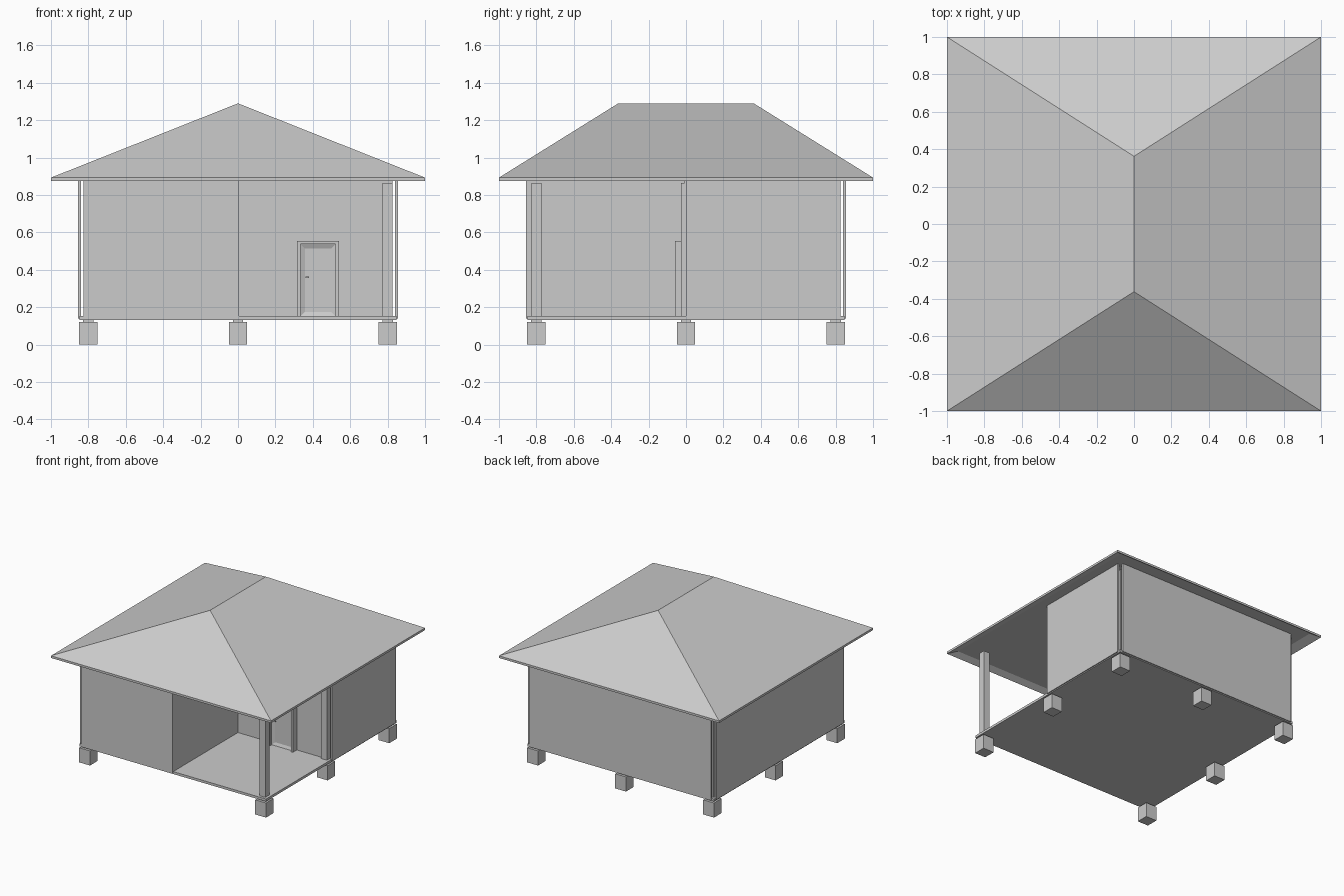
import bpy, bmesh

if "Cube" in bpy.data.objects:
    bpy.data.objects.remove(bpy.data.objects["Cube"])


def box(name, x0, x1, y0, y1, z0, z1):
    """Axis-aligned box given by its limits."""
    bm = bmesh.new()
    bmesh.ops.create_cube(bm, size=1)
    for v in bm.verts:
        v.co = (x1 if v.co.x > 0 else x0,
                y1 if v.co.y > 0 else y0,
                z1 if v.co.z > 0 else z0)
    return finish(name, bm)


def finish(name, bm):
    bmesh.ops.recalc_face_normals(bm, faces=bm.faces)
    me = bpy.data.meshes.new(name)
    bm.to_mesh(me)
    bm.free()
    ob = bpy.data.objects.new(name, me)
    bpy.context.collection.objects.link(ob)
    return ob


# hip roof: ridge, fascia and slightly recessed flat ceiling
bm = bmesh.new()


def ring(x, y, z):
    return [bm.verts.new((sx * x, sy * y, z))
            for sx, sy in ((-1, -1), (1, -1), (1, 1), (-1, 1))]


top = ring(1, 1, 0.893)
eave = ring(1, 1, 0.875)
ceiling = ring(0.93, 0.955, 0.903)
front = bm.verts.new((0, -0.362, 1.29))
back = bm.verts.new((0, 0.362, 1.29))
for face in ((top[0], top[1], front), (top[1], top[2], back, front),
             (top[2], top[3], back), (top[3], top[0], front, back), ceiling):
    bm.faces.new(face)
for a, b in ((top, eave), (eave, ceiling)):
    for i in range(4):
        j = (i + 1) % 4
        bm.faces.new((a[i], a[j], b[j], b[i]))
finish("hip_roof", bm)

# floor slab
box("floor_slab", -0.848, 0.848, -0.848, 0.848, 0.132, 0.152)

# footings, bearing plates and posts (none under the middle of the front)
for x in (-0.8, 0, 0.8):
    for y in (-0.8, 0, 0.8):
        if x == 0 and y < 0.5:
            continue
        box("footing", x - 0.049, x + 0.049, y - 0.049, y + 0.049, 0, 0.12)
        box("bearing_plate", x - 0.028, x + 0.028, y - 0.028, y + 0.028, 0.12, 0.132)
        box("post", x - 0.027, x + 0.027, y - 0.027, y + 0.027, 0.152, 0.865)

# thin wall panels around the L-shaped room, open at the outer corners
lo, hi = 0.14, 0.903
i, o, e = 0.84, 0.856, 0.826
box("front_wall", -e, 0.005, -o, -i, lo, hi)
box("left_wall", -o, -i, -e, e, lo, hi)
box("back_wall", -e, e, i, o, lo, hi)
box("right_wall", i, o, 0, e, lo, hi)
box("porch_side_wall", -0.008, 0.005, -i, 0.0, 0.152, hi)
box("porch_back_wall", -0.008, e, -0.008, 0.008, 0.152, hi)

# door casing, leaf with sunken panel, and handle
y0, y1 = -0.06, -0.008
box("door_jamb_left", 0.316, 0.334, y0, y1, 0.152, 0.555)
box("door_jamb_right", 0.522, 0.54, y0, y1, 0.152, 0.555)
box("door_head", 0.334, 0.522, y0, y1, 0.537, 0.555)
bm = bmesh.new()
bmesh.ops.create_cube(bm, size=1)
for v in bm.verts:
    v.co = (0.522 if v.co.x > 0 else 0.334,
            -0.015 if v.co.y > 0 else -0.04,
            0.537 if v.co.z > 0 else 0.152)
bm.normal_update()
face = [f for f in bm.faces if f.normal.y < -0.5]
bmesh.ops.inset_region(bm, faces=face, thickness=0.033)
bmesh.ops.translate(bm, verts=face[0].verts, vec=(0, 0.01, 0))
finish("door_leaf", bm)
box("door_handle", 0.36, 0.38, -0.053, -0.047, 0.357, 0.363)
box("door_handle_stem", 0.36, 0.366, -0.048, -0.039, 0.357, 0.363)
